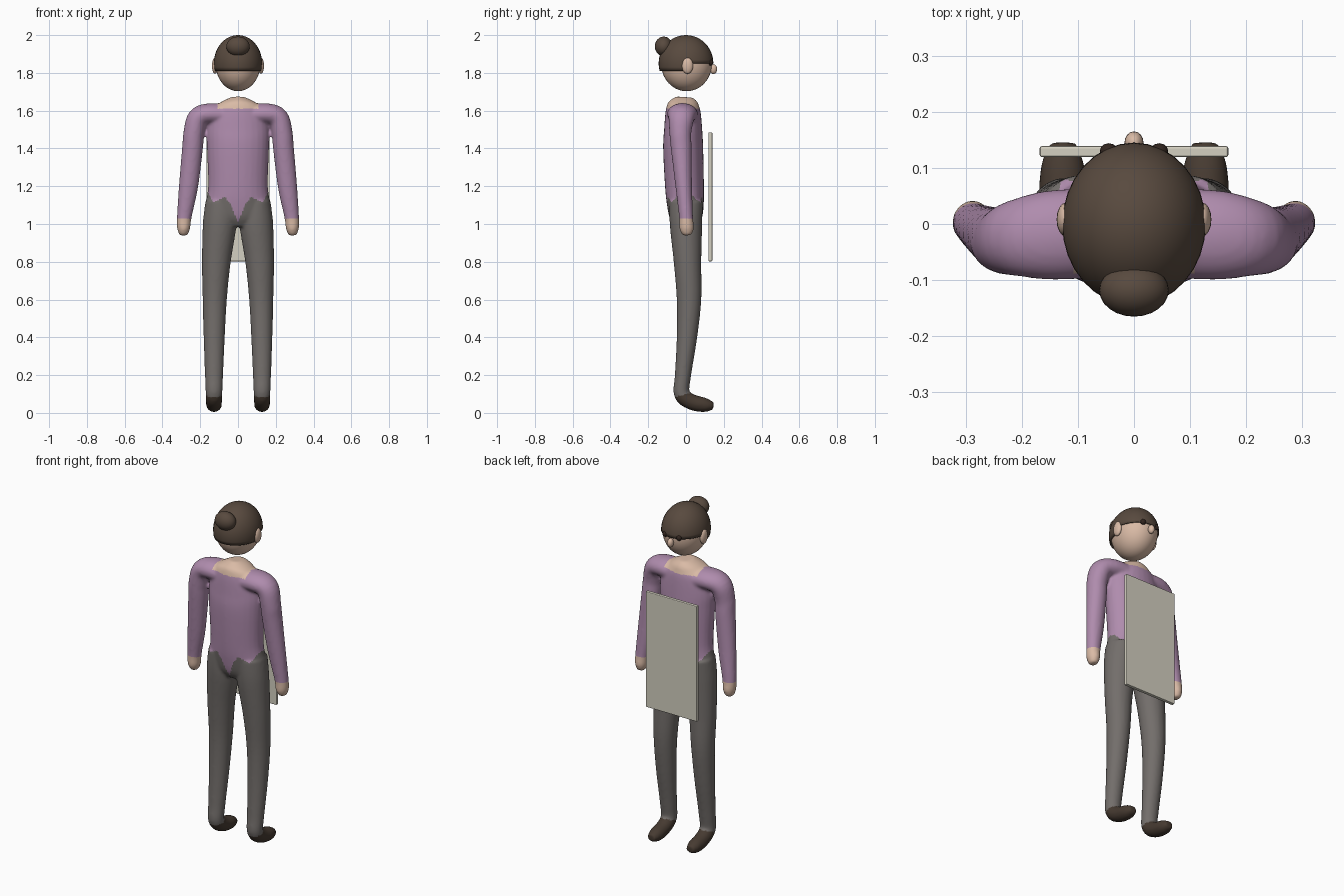
import bpy, bmesh, math
from mathutils import Vector

if "Cube" in bpy.data.objects:
    bpy.data.objects.remove(bpy.data.objects["Cube"])

def material(name, rgb):
    m = bpy.data.materials.new(name)
    m.diffuse_color = (*rgb, 1)
    m.use_nodes = True
    m.node_tree.nodes["Principled BSDF"].inputs["Base Color"].default_value = m.diffuse_color
    return m

SHIRT = material("mauve_shirt", (.43, .262, .42))
PANTS = material("grey_trousers", (.171, .156, .147))
SKIN = material("skin", (.70, .495, .38))
SHOE = material("dark_shoe", (.062, .043, .031))
HAIR = material("brown_hair", (.098, .068, .049))
EYE = material("eye_dark", (.032, .019, .014))
PANEL = material("pale_panel", (.658, .631, .533))

def add(name, bm, *mats):
    me = bpy.data.meshes.new(name)
    bm.to_mesh(me)
    bm.free()
    for m in mats:
        me.materials.append(m)
    ob = bpy.data.objects.new(name, me)
    bpy.context.collection.objects.link(ob)
    return ob

def smooth_path(pts, n=5):
    """Catmull-Rom through rows of numbers."""
    out = []
    for i in range(len(pts) - 1):
        a, b, c, d = (pts[max(0, min(len(pts) - 1, i + k))] for k in (-1, 0, 1, 2))
        for j in range(n):
            t = j / n
            out.append([.5 * (2*q + (r-p)*t + (2*p-5*q+4*r-s)*t*t + (3*q-p-3*r+s)*t**3)
                        for p, q, r, s in zip(a, b, c, d)])
    return out + [list(pts[-1])]

def loft(bm, pts, axis, sides=28):
    """Closed tube; rows are x, y, z, radius along axis, other radius."""
    rows = smooth_path(pts)
    rings = []
    for i, r in enumerate(rows):
        t = Vector(rows[min(i+1, len(rows)-1)][:3]) - Vector(rows[max(i-1, 0)][:3])
        v = t.cross(axis).normalized()
        u = v.cross(t).normalized()
        rings.append([bm.verts.new(Vector(r[:3]) + u*r[3]*math.cos(a) + v*r[4]*math.sin(a))
                      for a in (2*math.pi*k/sides for k in range(sides))])
    for p, q in zip(rings, rings[1:]):
        for k in range(sides):
            bm.faces.new((p[k], p[(k+1) % sides], q[(k+1) % sides], q[k]))
    bm.faces.new(rings[0][::-1])
    bm.faces.new(rings[-1])

# Body: torso, arms and legs lofted, then fused into one smooth skin
X, Y = Vector((1, 0, 0)), Vector((0, 1, 0))
bm = bmesh.new()
loft(bm, [(0, -.008, 1.672, .035, .045), (0, -.01, 1.645, .09, .076), (0, -.015, 1.60, .145, .092),
          (0, -.015, 1.5, .165, .101), (0, -.015, 1.4, .164, .106), (0, -.008, 1.2, .158, .103),
          (0, -.003, 1.1, .174, .097), (0, 0, 1.03, .172, .085), (0, 0, .985, .11, .06)], X)
for s in (-1, 1):
    loft(bm, [(s*x, y, z, a, b) for x, y, z, a, b in (
        (.05, -.015, 1.575, .08, .06), (.15, -.02, 1.583, .08, .056), (.212, -.025, 1.56, .068, .056),
        (.234, -.03, 1.48, .058, .055), (.241, -.025, 1.4, .055, .055), (.262, -.012, 1.2, .044, .051),
        (.284, 0, 1.04, .037, .039), (.288, .004, .975, .038, .034), (.289, .008, .94, .022, .02))], Y)
    loft(bm, [(s*x, y, z, a, b) for x, y, z, a, b in (
        (.092, 0, 1.12, .08, .088), (.097, 0, 1.0, .089, .086), (.115, .008, .8, .076, .073),
        (.123, .016, .6, .064, .065), (.126, .005, .4, .056, .054), (.127, -.016, .2, .048, .043),
        (.127, -.022, .1, .044, .042), (.127, .03, .058, .042, .042), (.127, .1, .042, .04, .038),
        (.127, .145, .038, .024, .02))], X)
bmesh.ops.recalc_face_normals(bm, faces=bm.faces)
raw = add("body_raw", bm)
mod = raw.modifiers.new("fuse", 'REMESH')
mod.mode = 'VOXEL'
mod.voxel_size = .008
mod = raw.modifiers.new("soften", 'SMOOTH')
mod.factor, mod.iterations = .5, 6
me = bpy.data.meshes.new_from_object(raw.evaluated_get(bpy.context.evaluated_depsgraph_get()))
bpy.data.objects.remove(raw)
me.name = "body"
body = bpy.data.objects.new("body", me)
bpy.context.collection.objects.link(body)
me.materials.clear()
for m in (SHIRT, PANTS, SKIN, SHOE):
    me.materials.append(m)

# Zigzag shirt hem as height over |x|
HEM = [(0, 1.01), (.042, 1.11), (.07, 1.145), (.13, 1.112), (.165, 1.18), (.3, 1.18)]
def hem(x):
    for (x0, z0), (x1, z1) in zip(HEM, HEM[1:]):
        if x <= x1:
            return z0 + (z1 - z0) * (x - x0) / (x1 - x0)
    return HEM[-1][1]

for p in me.polygons:
    x, y, z = p.center
    x = abs(x)
    if z < .085 + .3 * (y + .05):
        p.material_index = 3
    elif x < .2 and z < hem(x):
        p.material_index = 1
    elif (x > .2 and z < 1.025) or (x < .105 and z > 1.61):
        p.material_index = 2
    else:
        p.material_index = 0
    p.use_smooth = True

def ball(name, loc, size, mat, seg=24, rings=16, keep=None):
    bm = bmesh.new()
    bmesh.ops.create_uvsphere(bm, u_segments=seg, v_segments=rings, radius=1)
    for v in bm.verts:
        v.co = Vector(a * b + c for a, b, c in zip(v.co, size, loc))
    if keep:
        drop = [f for f in bm.faces if not keep(f.calc_center_median())]
        bmesh.ops.delete(bm, geom=drop, context='FACES')
    for f in bm.faces:
        f.smooth = True
    return add(name, bm, mat)

# Head and hair (face looks toward +y)
ball("head", (0, .003, 1.85), (.119, .135, .147), SKIN, 32, 20)
hair = ball("hair", (0, 0, 1.85), (.128, .145, .15), HAIR, 32, 24,
            lambda c: c.z > (1.805 if c.y < .01 else 1.848))
sol = hair.modifiers.new("thickness", 'SOLIDIFY')
sol.thickness = .008
ball("hair_bun", (0, -.118, 1.94), (.062, .047, .052), HAIR)
ball("nose", (0, .145, 1.82), (.017, .02, .026), SKIN, 16, 10)
for side, s in (("left", -1), ("right", 1)):
    ball(side + "_ear", (s*.122, .008, 1.838), (.016, .03, .043), SKIN, 16, 10)
    ball(side + "_eye", (s*.045, .13, 1.855), (.016, .014, .016), EYE, 12, 8)

# Flat panel held in front of the chest
bm = bmesh.new()
bmesh.ops.create_cube(bm, size=1)
for v in bm.verts:
    v.co = Vector((v.co.x * .336, v.co.y * .02 + .129, v.co.z * .683 + 1.144))
panel = add("panel", bm, PANEL)
bev = panel.modifiers.new("edge", 'BEVEL')
bev.width, bev.segments = .004, 2
